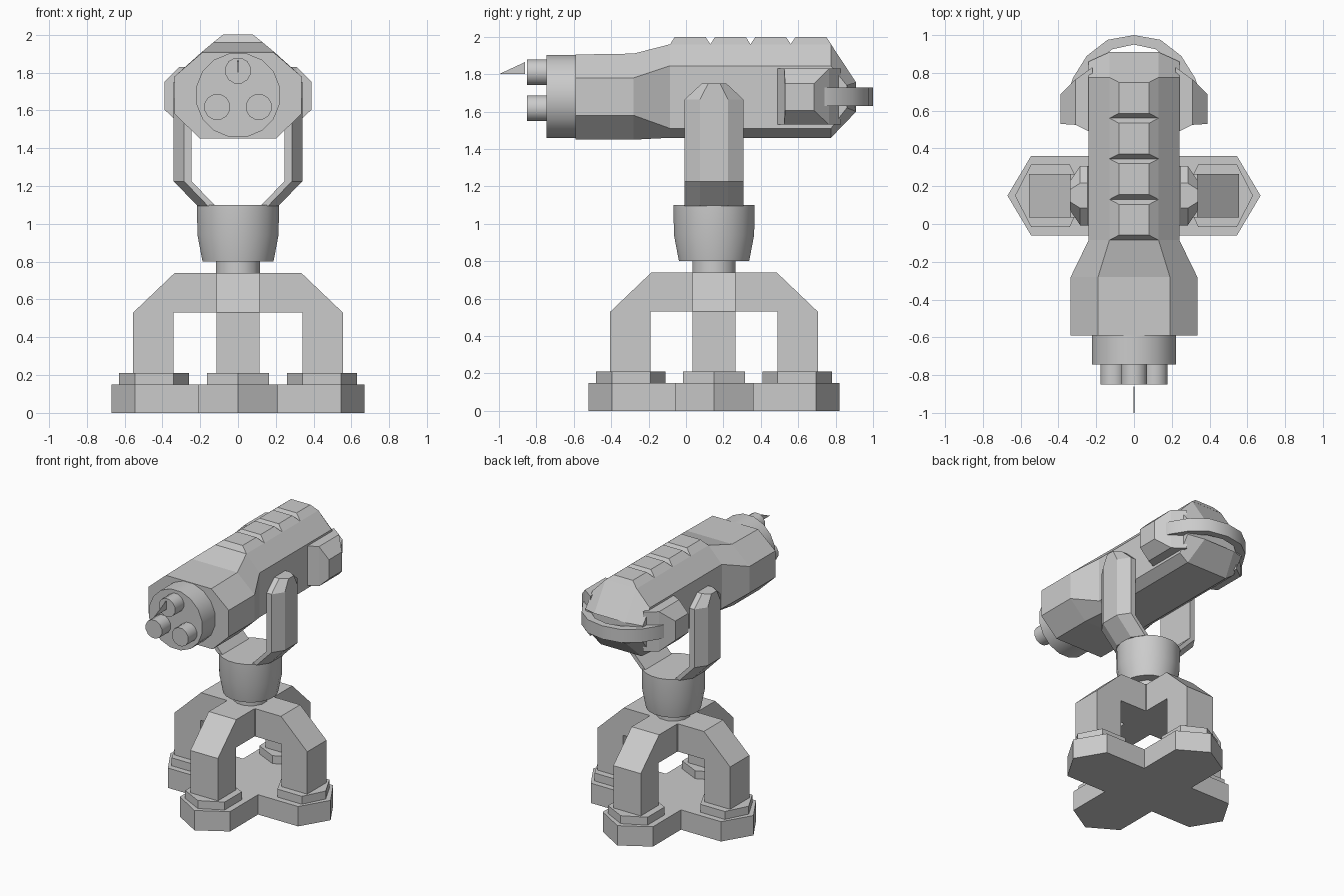
import bpy, bmesh, math
from mathutils import Vector

if "Cube" in bpy.data.objects:
    bpy.data.objects.remove(bpy.data.objects["Cube"])

CY = 0.15  # y of the stand axis


def loft(name, rings, smooth=False):
    """Skin equal-length rings of points and cap both ends."""
    bm = bmesh.new()
    vs = [[bm.verts.new(p) for p in r] for r in rings]
    n = len(rings[0])
    for a, b in zip(vs, vs[1:]):
        for i in range(n):
            j = (i + 1) % n
            bm.faces.new((a[i], a[j], b[j], b[i]))
    bm.faces.new(vs[0])
    bm.faces.new(vs[-1])
    bmesh.ops.recalc_face_normals(bm, faces=bm.faces)
    me = bpy.data.meshes.new(name)
    bm.to_mesh(me)
    bm.free()
    ob = bpy.data.objects.new(name, me)
    bpy.context.collection.objects.link(ob)
    if smooth:
        bpy.ops.object.select_all(action='DESELECT')
        ob.select_set(True)
        bpy.context.view_layer.objects.active = ob
        bpy.ops.object.shade_smooth_by_angle(angle=math.radians(35))
    return ob


def prism(name, outline, z0, z1):
    return loft(name, [[(x, y, z) for x, y in outline] for z in (z0, z1)])


def turned(name, profile, sides, place):
    """Round part from (radius, height); place maps local to world."""
    ang = [2 * math.pi * (i + 0.5) / sides for i in range(sides)]
    return loft(name, [[place(r * math.cos(a), r * math.sin(a), h) for a in ang]
                       for r, h in profile], True)


# cross-shaped base plate with pointed arms
arm = [(.21, -.21), (.545, -.21), (.67, 0), (.545, .21)]
cross = []
for k in range(4):
    c, s = round(math.cos(k * math.pi / 2)), round(math.sin(k * math.pi / 2))
    turn = lambda x, y, c=c, s=s: (c * x - s * y, CY + s * x + c * y)
    cross += [turn(x, y) for x, y in arm]
    # foot pad
    pad = [(.63, 0), (.545, .165), (.34, .165), (.26, 0), (.34, -.165), (.545, -.165)]
    prism(f"foot_pad_{k}", [turn(x, y) for x, y in pad], .15, .21)
    # bent leg
    leg = [(.12, .53), (.34, .53), (.34, .21), (.555, .21), (.555, .53), (.335, .74), (.12, .74)]
    loft(f"leg_{k}", [[(*turn(x, w), z) for x, z in leg] for w in (-.115, .115)])
prism("base_plate", cross, 0, .15)

# hub, neck and swivel collar
prism("leg_hub", [(-.12, CY - .12), (.12, CY - .12), (.12, CY + .12), (-.12, CY + .12)], .53, .74)
upright = lambda x, y, h: (x, CY + y, h)
turned("neck", [(.12, .73), (.12, .81)], 12, upright)
turned("swivel_collar", [(.19, .80), (.217, .94), (.22, 1.10)], 20, upright)

# main housing
def section(y, top, side, bottom, zs, ys=None):
    ys = ys or y
    half = [(top, y, zs[0]), (side, ys, zs[1]), (side, ys, zs[2]), (bottom, y, zs[3])]
    return half + [(-x, yy, z) for x, yy, z in reversed(half)]

loft("housing", [
    section(-.59, .19, .335, .20, (1.905, 1.78, 1.58, 1.45)),
    section(-.28, .19, .335, .20, (1.91, 1.78, 1.58, 1.45)),
    section(-.085, .13, .24, .17, (1.96, 1.845, 1.51, 1.46)),
    section(.775, .13, .24, .17, (1.96, 1.845, 1.51, 1.46)),
    section(.91, .13, .24, .13, (1.755, 1.74, 1.62, 1.60), .86)])

# ridge blocks along the top
cuts = [-.085, .13, .345, .56, .776]
for i, (a, b) in enumerate(zip(cuts, cuts[1:])):
    loft(f"ridge_block_{i}", [
        [(-w, a + d, z), (w, a + d, z), (w, b - d, z), (-w, b - d, z)]
        for w, d, z in ((.13, 0, 1.96), (.08, .026, 2.0))])

# muzzle drum, barrels and thin front sight
def forward(cx, cz):
    return lambda x, z, h: (cx + x, h, cz + z)

turned("muzzle_drum", [(.226, -.58), (.226, -.745)], 16, forward(0, 1.68))
for i, (x, z) in enumerate([(0, 1.81), (-.11, 1.618), (.11, 1.618)]):
    turned(f"barrel_{i}", [(.07, -.74), (.07, -.85)], 12, forward(x, z))
loft("front_sight", [[(x, -1, 1.80), (x, -.86, 1.865), (x, -.86, 1.80)] for x in (-.002, .002)])

for s, side in ((-1, "left"), (1, "right")):
    # fork arm with chamfered outer face
    def fork_ring(dx, z, k=1.0):
        return [(s * (x + dx), CY + y * k, z) for x, y in
                [(.245, -.157), (.285, -.157), (.34, -.075),
                 (.34, .075), (.285, .157), (.245, .157)]]
    loft(f"fork_arm_{side}", [fork_ring(-.125, 1.095), fork_ring(0, 1.225),
                              fork_ring(0, 1.665), fork_ring(0, 1.75, .42)])
    # side pod
    loft(f"side_pod_{side}", [
        [(s * x, y0, z0), (s * x, y1, z0), (s * x, y1, z1), (s * x, y0, z1)]
        for x, y0, y1, z0, z1 in ((.22, .48, .83, 1.53, 1.83),
                                  (.31, .525, .765, 1.53, 1.83),
                                  (.39, .53, .685, 1.605, 1.75))])

# curved rear handle band
half = [(.34, .72, .29, .70), (.325, .77, .27, .75), (.25, .89, .21, .845), (.14, .975, .115, .925)]
path = half + [(0, 1.0, 0, .95)] + [(-a, b, -c, d) for a, b, c, d in reversed(half)]
loft("rear_handle", [[(a, b, 1.63), (a, b, 1.73), (c, d, 1.73), (c, d, 1.63)]
                     for a, b, c, d in path], True)
